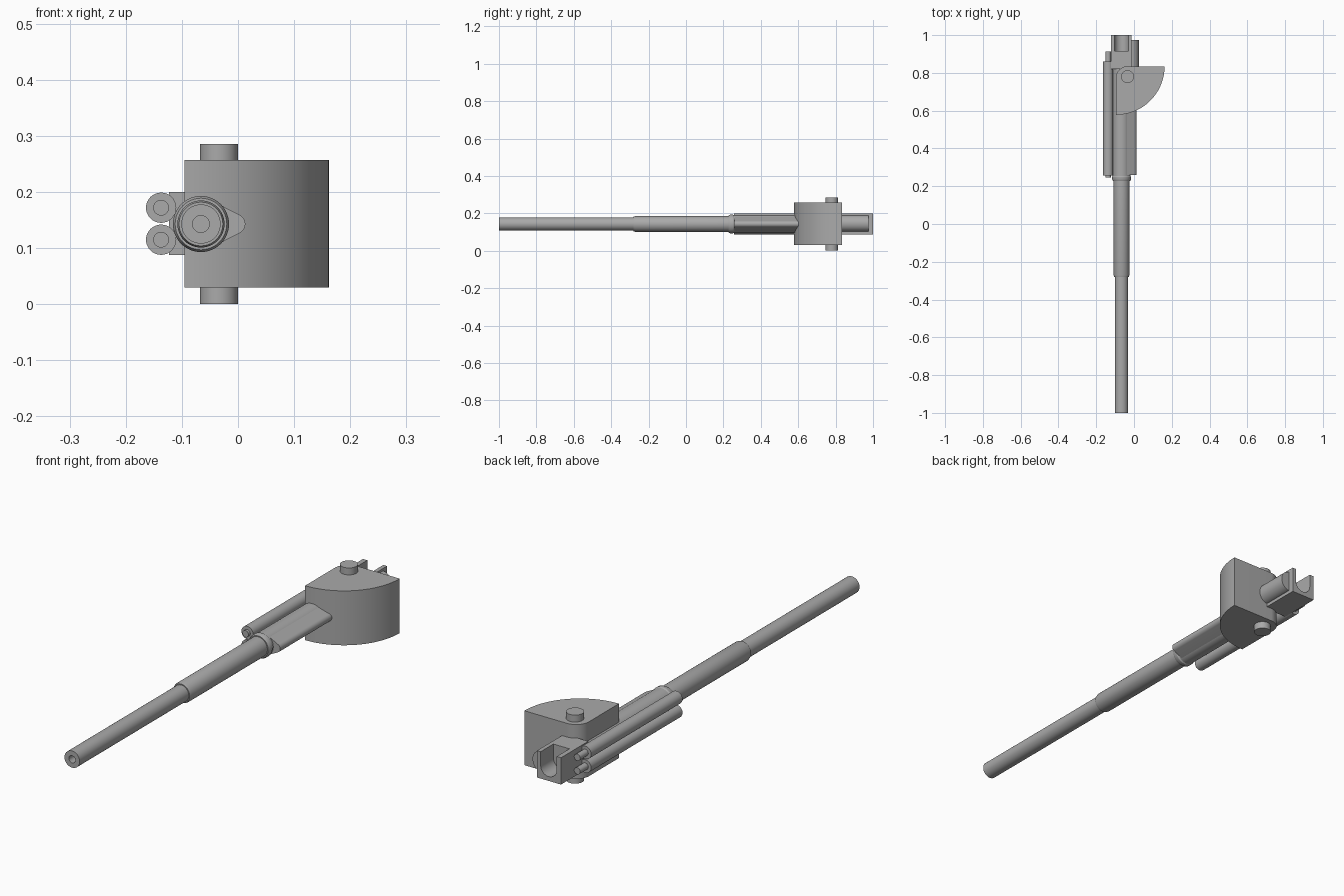
import bpy, bmesh
from math import pi, cos, sin, radians

cube = bpy.data.objects.get("Cube")
if cube:
    bpy.data.objects.remove(cube)

grey = bpy.data.materials.new("plain grey")
grey.use_nodes = True
colour = (0.4, 0.4, 0.4, 1)
grey.diffuse_color = colour
grey.node_tree.nodes["Principled BSDF"].inputs["Base Color"].default_value = colour

AX, AZ = -0.066, 0.143   # barrel axis


def finish(name, bm):
    bmesh.ops.remove_doubles(bm, verts=bm.verts, dist=1e-5)
    bmesh.ops.recalc_face_normals(bm, faces=bm.faces)
    mesh = bpy.data.meshes.new(name)
    bm.to_mesh(mesh)
    bm.free()
    mesh.materials.append(grey)
    ob = bpy.data.objects.new(name, mesh)
    bpy.context.collection.objects.link(ob)
    bpy.ops.object.select_all(action='DESELECT')
    ob.select_set(True)
    bpy.context.view_layer.objects.active = ob
    bpy.ops.object.shade_smooth_by_angle(angle=radians(30))
    return ob


def lathe(name, profile, x, z, n=48):
    """Spin (radius, y) points about an axis along y."""
    bm = bmesh.new()
    vs = [bm.verts.new((x + r, y, z)) for r, y in profile]
    es = [bm.edges.new(p) for p in zip(vs, vs[1:])]
    bmesh.ops.spin(bm, geom=vs + es, cent=(x, 0, z), axis=(0, 1, 0),
                   angle=2 * pi, steps=n)
    return finish(name, bm)


def prism(name, outline, low, high, axis='Y'):
    """Extrude an outline along y (x, z points) or z (x, y points)."""
    bm = bmesh.new()
    at = (lambda p: (p[0], low, p[1])) if axis == 'Y' else (lambda p: (*p, low))
    face = bm.faces.new([bm.verts.new(at(p)) for p in outline])
    out = bmesh.ops.extrude_face_region(bm, geom=[face])
    move = (0, high - low, 0) if axis == 'Y' else (0, 0, high - low)
    bmesh.ops.translate(bm, vec=move,
                        verts=[v for v in out["geom"] if isinstance(v, bmesh.types.BMVert)])
    return finish(name, bm)


def arc(cx, cy, rx, start, end, n=24, ry=None):
    ry = ry or rx
    angles = [radians(start + (end - start) * i / n) for i in range(n + 1)]
    return [(cx + rx * cos(a), cy + ry * sin(a)) for a in angles]


# Stepped barrel with a blind bore
lathe("barrel", [(0, -0.9), (0.015, -0.9), (0.015, -1), (0.035, -1),
                 (0.035, -0.28), (0.039, -0.28), (0.042, -0.27), (0.042, 0.228),
                 (0.046, 0.228), (0.05, 0.236), (0.05, 0.25), (0.047, 0.255),
                 (0.047, 0.85), (0, 0.85)], AX, AZ)

# Tapered rib along the barrel's left side
prism("barrel_rib", arc(-0.005, AZ, 0.018, -65, 65)
      + arc(AX, AZ, 0.046, 65, 295, 32), 0.26, 0.7)

# Quarter-round shield with the pivot corner rounded
prism("mantlet", arc(-0.095, 0.835, 0.257, -90, 0, 40)
      + arc(-0.035, 0.775, 0.06, 90, 180, 16), 0.03, 0.257, 'Z')

# Pivot pin through the shield
prism("pivot_pin", arc(-0.034, 0.78, 0.034, 0, 352.5, 47), 0, 0.286, 'Z')

# Twin recoil cylinders with their rods
for place, z in (("upper", 0.172), ("lower", 0.115)):
    lathe(place + "_recoil_cylinder",
          [(0, 0.245), (0.014, 0.245), (0.014, 0.257), (0.027, 0.257),
           (0.027, 0.86), (0.014, 0.86), (0.014, 0.913), (0, 0.913)],
          -0.137, z, 32)

# Breech block, and its rear part with a U-shaped channel open at the top
L, R, B, T = -0.123, -0.012, 0.088, 0.2
prism("breech_block", [(L, B), (R, B), (R, T), (L, T)], 0.82, 0.916)
prism("breech_channel", [(L, T), (L, B), (R, B), (R, T), (AX + 0.037, T)]
      + arc(AX, AZ, 0.037, 0, -180) + [(AX - 0.037, T)], 0.916, 1.0)

# Rounded housing beside the breech
prism("breech_side_housing", arc(-0.016, AZ + 0.003, 0.042, -90, 90, ry=0.044),
      0.8, 0.975)
